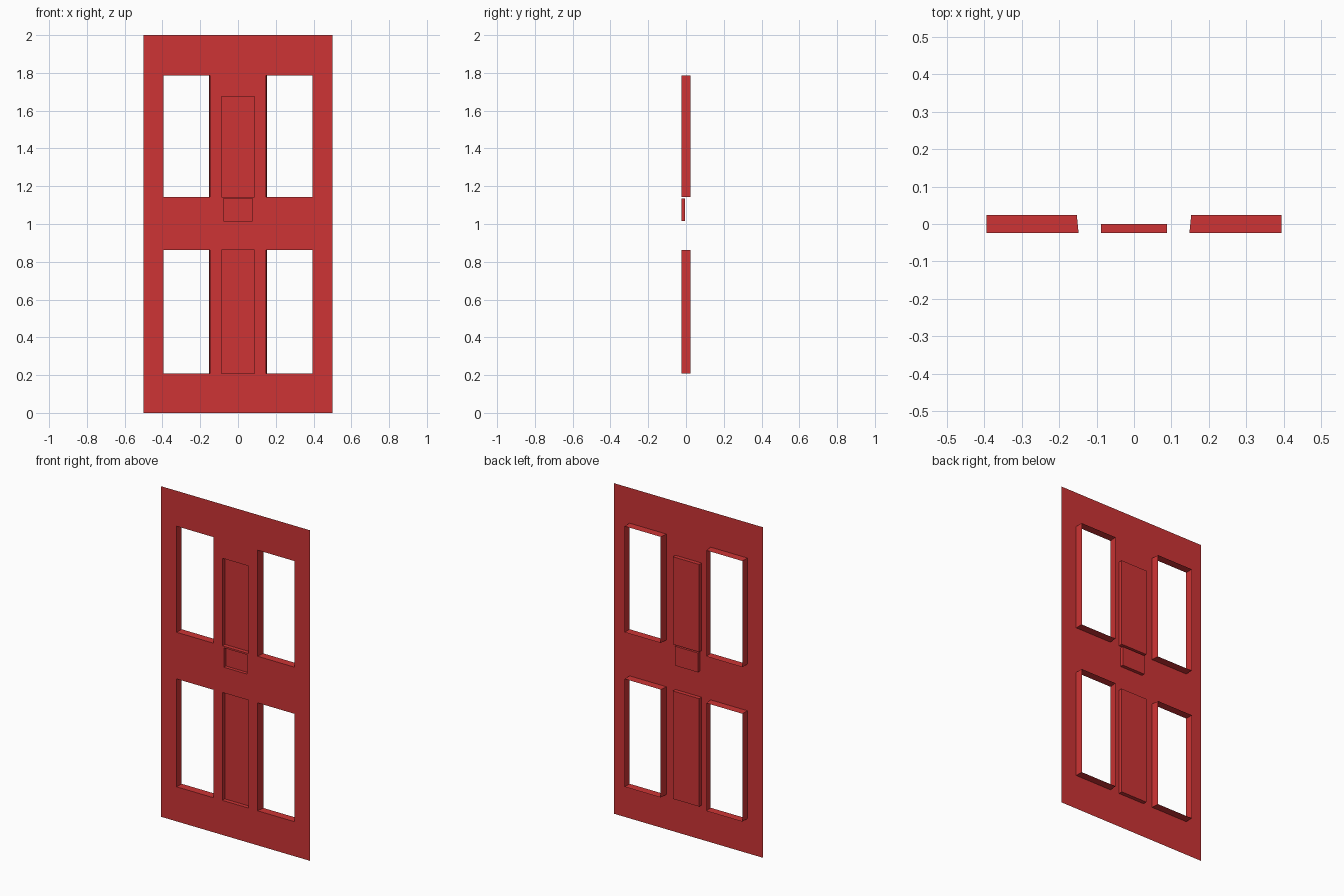
import bpy
import bmesh

cube = bpy.data.objects.get("Cube")
if cube:
    bpy.data.objects.remove(cube, do_unlink=True)

red = bpy.data.materials.new("red_paint")
red.use_nodes = True
colour = (0.61, 0.034, 0.035, 1)
red.diffuse_color = colour
red.node_tree.nodes["Principled BSDF"].inputs["Base Color"].default_value = colour

FRONT, BACK = -0.024, 0.024
TAPER = 0.005
UPPER, LOWER = (1.144, 1.786), (0.209, 0.862)


def add_object(name, bm):
    mesh = bpy.data.meshes.new(name)
    bm.to_mesh(mesh)
    bm.free()
    mesh.materials.append(red)
    obj = bpy.data.objects.new(name, mesh)
    bpy.context.collection.objects.link(obj)


def rectangle(bm, x0, x1, z0, z1, y):
    return [bm.verts.new((x, y, z))
            for x, z in ((x0, z0), (x1, z0), (x1, z1), (x0, z1))]


def recess(name, front, back, depth, closed):
    """Walls running back from an opening, with an optional back panel."""
    bm = bmesh.new()
    a = rectangle(bm, *front, FRONT)
    b = rectangle(bm, *back, depth)
    for i in range(4):
        j = (i + 1) % 4
        bm.faces.new((a[i], a[j], b[j], b[i]))
    if closed:
        bm.faces.new(b)
    add_object(name, bm)


openings = []

# Window openings: reveals open at the back, inner side slightly slanted
for level, (z0, z1) in (("upper", UPPER), ("lower", LOWER)):
    right = (-0.394, -0.148, z0, z1)
    right_back = (-0.394, -0.148 - TAPER, z0, z1)
    left = (0.148, 0.394, z0, z1)
    left_back = (0.148 + TAPER, 0.394, z0, z1)
    recess(level + "_right_window_reveal", right, right_back, BACK, False)
    recess(level + "_left_window_reveal", left, left_back, BACK, False)
    openings += [right, left]

# Sunken centre panels and the small plate between them
for name, rect, depth in (
        ("upper_centre_panel", (-0.088, 0.088, UPPER[0], 1.674), 0.0),
        ("lower_centre_panel", (-0.088, 0.088, *LOWER), 0.0),
        ("letter_plate", (-0.077, 0.077, 1.017, 1.134), -0.004)):
    recess(name, rect, rect, depth, True)
    openings.append(rect)

# Door face: a thin sheet with every opening left out
xs = sorted({-0.5, 0.5} | {x for o in openings for x in o[:2]})
zs = sorted({0.0, 2.0} | {z for o in openings for z in o[2:]})
bm = bmesh.new()
for x0, x1 in zip(xs, xs[1:]):
    for z0, z1 in zip(zs, zs[1:]):
        cx, cz = (x0 + x1) / 2, (z0 + z1) / 2
        if not any(o[0] < cx < o[1] and o[2] < cz < o[3] for o in openings):
            bm.faces.new(rectangle(bm, x0, x1, z0, z1, FRONT))
bmesh.ops.remove_doubles(bm, verts=bm.verts, dist=0.0001)
add_object("door_face", bm)
